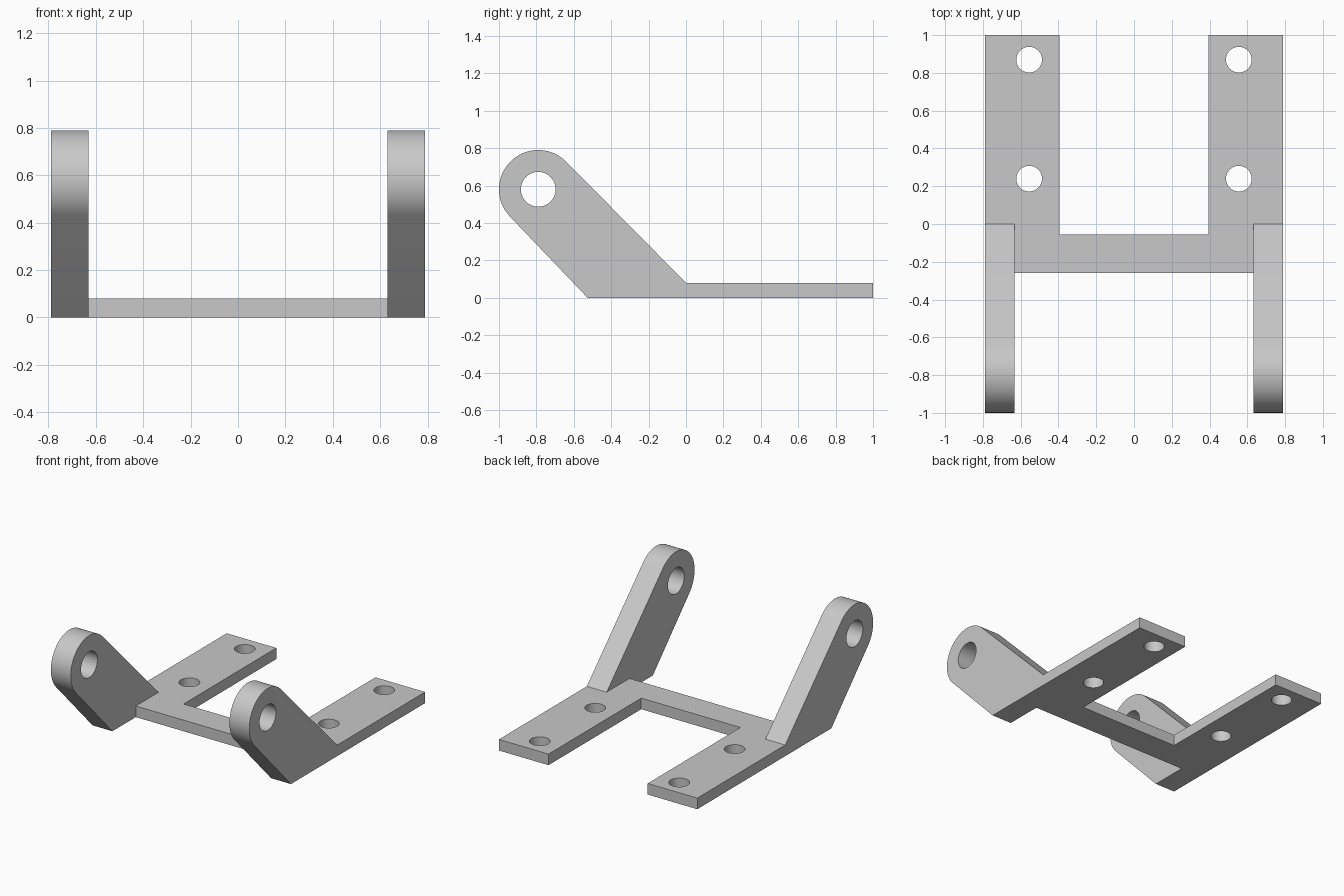
import bpy, bmesh
from math import cos, sin, atan2, acos, hypot, pi, radians
from mathutils import Matrix, Vector

cube = bpy.data.objects.get("Cube")
if cube:
    bpy.data.objects.remove(cube, do_unlink=True)

HALF_W = 0.79        # half width of the bracket
ARM_IN = 0.632       # inner face of the arms
LEG_IN = 0.395       # inner edge of the mounting legs
THICK = 0.08         # plate thickness
EYE = (-0.79, 0.58)  # pivot centre (y, z)
EYE_R, BORE_R, BOLT_R = 0.21, 0.093, 0.068

grey = bpy.data.materials.new("plain grey")
grey.use_nodes = True
colour = (0.58, 0.58, 0.58, 1)
grey.diffuse_color = colour
grey.node_tree.nodes["Principled BSDF"].inputs["Base Color"].default_value = colour


def prism(name, points, direction):
    """Extrude a closed outline along a direction."""
    bm = bmesh.new()
    face = bm.faces.new([bm.verts.new(p) for p in points])
    new = bmesh.ops.extrude_face_region(bm, geom=[face])["geom"]
    verts = [g for g in new if isinstance(g, bmesh.types.BMVert)]
    bmesh.ops.translate(bm, verts=verts, vec=direction)
    bmesh.ops.recalc_face_normals(bm, faces=bm.faces)
    mesh = bpy.data.meshes.new(name)
    bm.to_mesh(mesh)
    bm.free()
    mesh.materials.append(grey)
    obj = bpy.data.objects.new(name, mesh)
    bpy.context.collection.objects.link(obj)
    return obj


def drill(obj, centre, radius, axis):
    """Cut a round through hole along an axis."""
    turn = Vector((0, 0, 1)).rotation_difference(Vector(axis)).to_matrix().to_4x4()
    bpy.ops.mesh.primitive_cylinder_add(vertices=48, radius=radius, depth=0.5)
    cutter = bpy.context.object
    cutter.data.transform(Matrix.Translation(centre) @ turn)
    cutter.data.materials.append(grey)
    cutter.hide_render = True
    mod = obj.modifiers.new("hole", 'BOOLEAN')
    mod.operation, mod.solver, mod.object = 'DIFFERENCE', 'EXACT', cutter
    bpy.context.view_layer.objects.active = obj
    bpy.ops.object.modifier_apply(modifier=mod.name)
    bpy.data.objects.remove(cutter, do_unlink=True)


def smooth(obj):
    bpy.ops.object.select_all(action='DESELECT')
    obj.select_set(True)
    bpy.context.view_layer.objects.active = obj
    bpy.ops.object.shade_smooth_by_angle(angle=radians(30))


def tangent(point, side):
    """Angle where a line from the point touches the eye."""
    dy, dz = point[0] - EYE[0], point[1] - EYE[1]
    return atan2(dz, dy) + side * acos(EYE_R / hypot(dy, dz))


# U-shaped base plate, notched at the front corners for the arms
half = [(ARM_IN, -0.26), (ARM_IN, 0), (HALF_W, 0), (HALF_W, 1), (LEG_IN, 1), (LEG_IN, -0.055)]
outline = half + [(-x, y) for x, y in reversed(half)]
base = prism("base_plate", [(x, y, 0) for x, y in outline], (0, 0, THICK))
for x in (-0.555, 0.555):
    for y in (0.24, 0.87):
        drill(base, (x, y, THICK / 2), BOLT_R, (0, 0, 1))
smooth(base)

# Slanted arms with a rounded eye
heel, toe = (0, THICK), (-0.526, 0)
start, end = tangent(heel, 1), tangent(toe, -1) + 2 * pi
STEPS = 40
arc = [start + (end - start) * i / STEPS for i in range(STEPS + 1)]
profile = [toe, (0, 0), heel] + [(EYE[0] + EYE_R * cos(a), EYE[1] + EYE_R * sin(a)) for a in arc]
for side, x in (("left", ARM_IN), ("right", -HALF_W)):
    arm = prism(side + "_arm", [(x, y, z) for y, z in profile], (HALF_W - ARM_IN, 0, 0))
    drill(arm, (x + (HALF_W - ARM_IN) / 2, *EYE), BORE_R, (1, 0, 0))
    smooth(arm)
